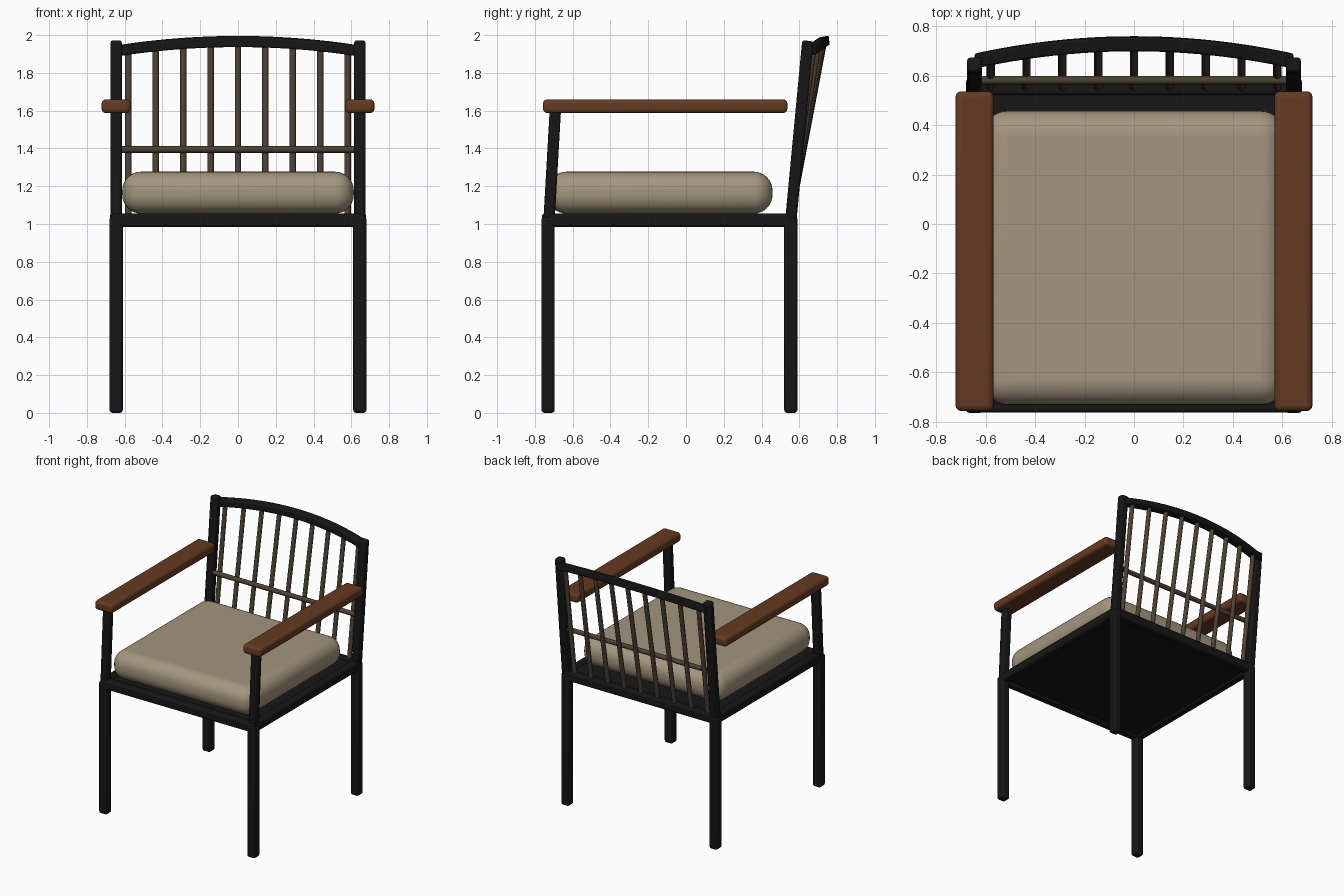
import bpy
import math
from mathutils import Vector

if "Cube" in bpy.data.objects:
    bpy.data.objects.remove(bpy.data.objects["Cube"])


def material(name, rgb):
    m = bpy.data.materials.new(name)
    m.diffuse_color = (*rgb, 1)
    m.use_nodes = True
    m.node_tree.nodes["Principled BSDF"].inputs["Base Color"].default_value = m.diffuse_color
    return m


BLACK = material("black_metal", (0.008, 0.008, 0.008))
BRONZE = material("bronze", (0.075, 0.052, 0.034))
WOOD = material("wood", (0.13, 0.042, 0.016))
FABRIC = material("fabric", (0.37, 0.30, 0.21))


def finish(ob, name, mat, bevel=0, segments=2):
    ob.name = name
    ob.data.materials.append(mat)
    if bevel:
        b = ob.modifiers.new("bevel", 'BEVEL')
        b.width, b.segments = bevel, segments
    bpy.ops.object.shade_smooth_by_angle(angle=math.radians(40))
    return ob


def box(name, lo, hi, mat, bevel, segments=3):
    lo, hi = Vector(lo), Vector(hi)
    bpy.ops.mesh.primitive_cube_add(size=1, location=(lo + hi) / 2)
    ob = bpy.context.object
    ob.scale = hi - lo
    bpy.ops.object.transform_apply(location=False, rotation=False, scale=True)
    return finish(ob, name, mat, bevel, segments)


def bar(name, a, b, width, mat):
    """Square bar leaning in the yz plane between two points."""
    a, b = Vector(a), Vector(b)
    d = b - a
    bpy.ops.mesh.primitive_cube_add(size=1, location=(a + b) / 2)
    ob = bpy.context.object
    ob.scale = (width, width, d.length)
    bpy.ops.object.transform_apply(location=False, rotation=False, scale=True)
    ob.rotation_euler = (-math.atan2(d.y, d.z), 0, 0)
    return finish(ob, name, mat, 0.012, 2)


def rod(name, a, b, radius, mat):
    a, b = Vector(a), Vector(b)
    d = b - a
    bpy.ops.mesh.primitive_cylinder_add(vertices=16, radius=radius, depth=d.length, location=(a + b) / 2)
    ob = bpy.context.object
    ob.rotation_euler = d.to_track_quat('Z', 'Y').to_euler()
    return finish(ob, name, mat)


# legs, arm posts, back posts and armrests on both sides
LX, FY, BY = 0.645, -0.73, 0.555
for side, s in (("right", 1), ("left", -1)):
    x = s * LX
    for part, y in (("front", FY), ("back", BY)):
        box(f"{part}_leg_{side}", (x - .035, y - .035, 0), (x + .035, y + .035, 1.04), BLACK, 0.016)
    bar(f"arm_post_{side}", (x, FY + .005, 1.02), (x, -0.692, 1.60), 0.06, BLACK)
    bar(f"back_post_{side}", (x, BY, 1.02), (x, 0.645, 1.97), 0.06, BLACK)
    box(f"armrest_{side}", (s * .645 - .077, -0.757, 1.587), (s * .645 + .077, 0.537, 1.66), WOOD, 0.022)
    box(f"side_rail_{side}", (x - .033, FY, .985), (x + .033, BY, 1.055), BLACK, 0.014)

# seat frame and panel
for part, y in (("front", FY), ("back", BY)):
    box(f"{part}_rail", (-.67, y - .033, .985), (.67, y + .033, 1.055), BLACK, 0.014)
box("seat_panel", (-.64, FY, 1.0), (.64, BY, 1.045), BLACK, 0)

# cushion
box("cushion", (-.613, -.732, 1.055), (.613, .458, 1.277), FABRIC, 0.1, 8)


# bowed top rail: square section swept along an arc
def rail_y(x):
    return 0.73 - 0.07 * (x / LX) ** 2


def rail_z(x):
    return 1.966 - 0.05 * (x / LX) ** 2


N, H = 24, 0.031
verts, faces = [], []
for i in range(N + 1):
    x = -LX + 2 * LX * i / N
    for dy, dz in ((-H, -H), (H, -H + .012), (H - .006, H), (-H, H - .01)):
        verts.append((x, rail_y(x) + dy, rail_z(x) + dz))
    if i:
        k = 4 * i
        faces += [(k - 4 + j, k - 4 + (j + 1) % 4, k + (j + 1) % 4, k + j) for j in range(4)]
faces += [(3, 2, 1, 0), (4 * N, 4 * N + 1, 4 * N + 2, 4 * N + 3)]
me = bpy.data.meshes.new("top_rail")
me.from_pydata(verts, [], [f[::-1] for f in faces])
ob = bpy.data.objects.new("top_rail", me)
bpy.context.collection.objects.link(ob)
bpy.ops.object.select_all(action='DESELECT')
ob.select_set(True)
bpy.context.view_layer.objects.active = ob
bpy.ops.object.mode_set(mode='EDIT')
bpy.ops.mesh.select_all(action='SELECT')
bpy.ops.mesh.normals_make_consistent(inside=False)
bpy.ops.object.mode_set(mode='OBJECT')
finish(ob, "top_rail", BLACK, 0.008)

# back spindles and cross rod
for i in range(9):
    x = (i - 4) * 0.145
    rod(f"spindle_{i + 1}", (x, BY, 1.04), (x, rail_y(x), rail_z(x)), 0.017, BRONZE)
rod("cross_rod", (-.63, .582, 1.395), (.63, .582, 1.395), 0.018, BRONZE)
